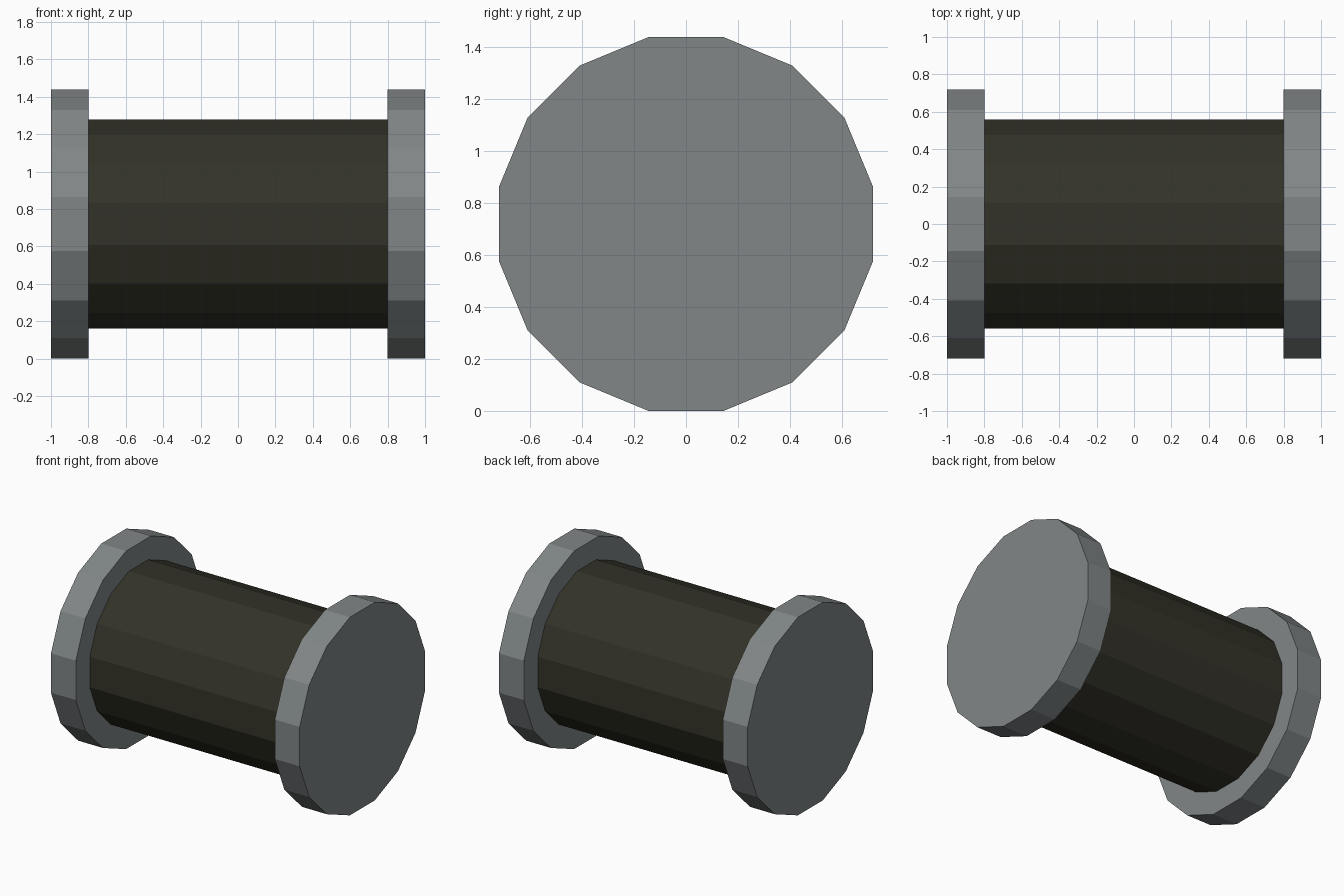
import bpy
import bmesh
import math
from mathutils import Matrix

SIDES = 16
AXIS_HEIGHT = 0.72

cube = bpy.data.objects.get("Cube")
if cube:
    bpy.data.objects.remove(cube, do_unlink=True)


def make_material(name, colour):
    mat = bpy.data.materials.new(name)
    mat.use_nodes = True
    mat.diffuse_color = (*colour, 1)
    bsdf = mat.node_tree.nodes["Principled BSDF"]
    bsdf.inputs["Base Color"].default_value = (*colour, 1)
    bsdf.inputs["Roughness"].default_value = 0.8
    return mat


def make_drum(name, x_min, x_max, half_height, mat):
    """Flat-sided cylinder lying along x, with a flat side on top."""
    radius = half_height / math.cos(math.pi / SIDES)
    turn = Matrix.Rotation(math.pi / 2, 4, "Y") @ Matrix.Rotation(math.pi / SIDES, 4, "Z")
    bm = bmesh.new()
    bmesh.ops.create_cone(bm, cap_ends=True, segments=SIDES, radius1=radius,
                          radius2=radius, depth=x_max - x_min, matrix=turn)
    mesh = bpy.data.meshes.new(name)
    bm.to_mesh(mesh)
    bm.free()
    mesh.materials.append(mat)
    obj = bpy.data.objects.new(name, mesh)
    obj.location = ((x_min + x_max) / 2, 0, AXIS_HEIGHT)
    bpy.context.collection.objects.link(obj)
    return obj


grey = make_material("steel grey", (0.22, 0.24, 0.245))
dark = make_material("dark olive", (0.033, 0.032, 0.021))

# Central barrel
make_drum("barrel", -0.8, 0.8, 0.56, dark)

# Wider end flanges
make_drum("right_flange", -1.0, -0.8, AXIS_HEIGHT, grey)
make_drum("left_flange", 0.8, 1.0, AXIS_HEIGHT, grey)
